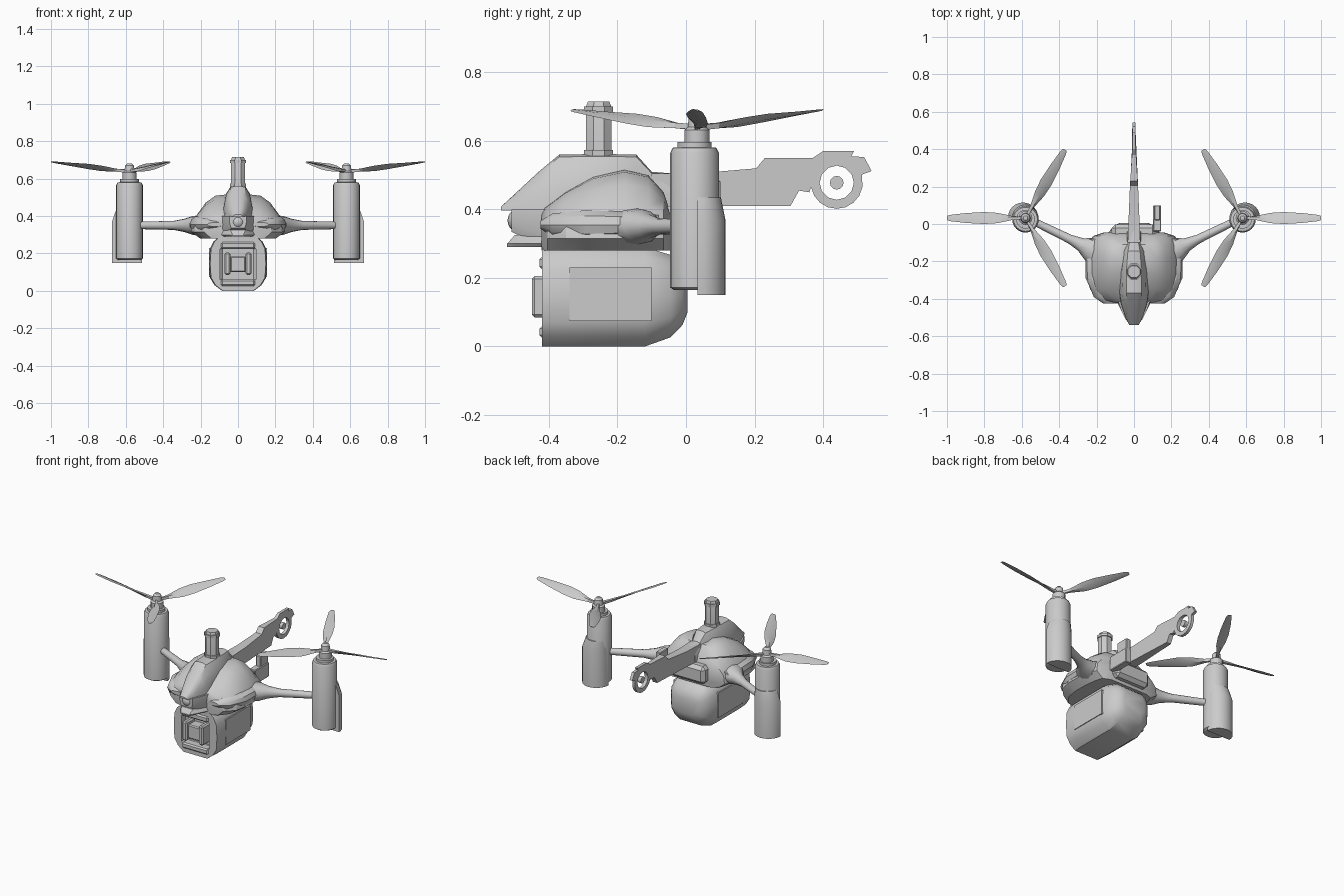
import bpy, bmesh, math
from mathutils import Vector, Matrix

if "Cube" in bpy.data.objects:
    bpy.data.objects.remove(bpy.data.objects["Cube"])


def finish(name, bm, angle=32):
    bmesh.ops.recalc_face_normals(bm, faces=bm.faces[:])
    me = bpy.data.meshes.new(name)
    bm.to_mesh(me)
    bm.free()
    ob = bpy.data.objects.new(name, me)
    bpy.context.collection.objects.link(ob)
    bpy.ops.object.select_all(action='DESELECT')
    ob.select_set(True)
    bpy.context.view_layer.objects.active = ob
    bpy.ops.object.shade_smooth_by_angle(angle=math.radians(angle))
    return ob


def loft(name, rings, s=1, angle=32, bm=None):
    """Skin closed rings of 3D points, capped at both ends; s=-1 mirrors in x."""
    own = bm is None
    bm = bm or bmesh.new()
    vs = [[bm.verts.new((p[0] * s, p[1], p[2])) for p in r] for r in rings]
    n = len(vs[0])
    for a, b in zip(vs, vs[1:]):
        for i in range(n):
            j = (i + 1) % n
            bm.faces.new((a[i], a[j], b[j], b[i]))
    bm.faces.new(vs[0])
    bm.faces.new(vs[-1][::-1])
    return finish(name, bm, angle) if own else None


def sym(half):
    """Mirror a half section (bottom to top, x>0) into a closed section."""
    return half + [(-x, y, z) for x, y, z in reversed(half)]


def circle(c, r, n, k=0.0):
    return [(c[0] + r * math.cos(2 * math.pi * (i + k) / n),
             c[1] + r * math.sin(2 * math.pi * (i + k) / n), c[2]) for i in range(n)]


def turned(name, x, y, prof, n, s=1, k=0.0):
    return loft(name, [circle((x, y, z), r, n, k) for r, z in prof], s)


def box(name, x0, x1, y0, y1, z0, z1, bevel=0.0):
    bm = bmesh.new()
    bmesh.ops.create_cube(bm, size=1)
    for v in bm.verts:
        v.co = ((x0 + x1) / 2 + v.co.x * (x1 - x0), (y0 + y1) / 2 + v.co.y * (y1 - y0),
                (z0 + z1) / 2 + v.co.z * (z1 - z0))
    if bevel:
        bmesh.ops.bevel(bm, geom=bm.edges[:], offset=bevel, segments=1, affect='EDGES')
    return finish(name, bm, 25)


def cut(ob, cutter):
    m = ob.modifiers.new("cut", 'BOOLEAN')
    m.object, m.operation, m.solver = cutter, 'DIFFERENCE', 'EXACT'
    bpy.context.view_layer.objects.active = ob
    bpy.ops.object.modifier_apply(modifier=m.name)
    bpy.data.objects.remove(cutter)
    ob.select_set(True)
    bpy.ops.object.shade_smooth_by_angle(angle=math.radians(32))


def x_rod(name, y, z, r, x0, x1, n=16):
    return loft(name, [[(x, y + p[0], z + p[1]) for p in circle((0, 0, 0), r, n)]
                       for x in (x0, x1)])


# Lower pod: rounded section swept back to a blunt tail
pod_half = [(.085, -.145), (.125, -.115), (.15, -.075), (.155, .0), (.15, .08), (.13, .12), (.10, .145)]
rings = []
for y, sx, sz, cz in [(-.42, .96, 1, .145), (-.36, 1, 1, .145), (-.12, 1, 1, .145),
                      (-.045, .88, .83, .147), (-.01, .7, .6, .15), (.005, .5, .34, .15)]:
    rings.append(sym([(x * sx, y, cz + z * sz) for x, z in pod_half]))
pod = loft("lower_pod", rings)
cut(pod, box("pod_recess_cutter", -.095, .095, -.5, -.37, .05, .235, .012))
for s in (1, -1):
    box("pod_side_panel", *sorted((s * .12, s * .155)), -.34, -.10, .075, .23)
    box("front_post", *sorted((s * .04, s * .072)), -.45, -.36, .085, .205, .008)
box("front_lens_block", -.042, .042, -.435, -.36, .10, .185, .006)
box("front_upper_bar", -.09, .09, -.428, -.37, .225, .262, .008)
box("front_lower_bar", -.09, .09, -.428, -.37, .025, .06, .008)

# Upper shell: domed body lofted front to back
rings = []
for y, w, top in [(-.422, .10, .40), (-.405, .18, .41), (-.35, .235, .452), (-.27, .252, .495),
                  (-.18, .25, .515), (-.11, .238, .50), (-.065, .22, .45), (-.045, .16, .39)]:
    h = top - .37
    rings.append(sym([(.8 * w, y, .28), (w, y, .315), (.97 * w, y, .365), (.86 * w, y, .37 + .3 * h),
                      (.69 * w, y, .37 + .7 * h), (.48 * w, y, .37 + .96 * h), (.25 * w, y, .37 + h)]))
loft("upper_shell", rings)

# Canopy and spine
rings = []
for y, w, bot, top in [(-.54, .026, .397, .408), (-.50, .045, .397, .445), (-.43, .07, .395, .51),
                       (-.37, .08, .39, .56), (-.25, .082, .39, .562), (-.145, .065, .39, .56),
                       (-.10, .048, .39, .51), (-.04, .036, .41, .505)]:
    h = top - bot
    rings.append(sym([(w, y, bot), (.95 * w, y, bot + .35 * h), (.78 * w, y, bot + .75 * h),
                      (.5 * w, y, bot + .96 * h), (.2 * w, y, top)]))
loft("canopy", rings)

# Chin, lower lip and sensor eye
loft("chin", [sym([(w * .8, y, b), (w, y, b + .03), (w, y, .40)])
              for y, w, b in [(-.51, .045, .335), (-.47, .065, .315), (-.40, .09, .29)]])
loft("lower_lip", [sym([(w * .85, y, .29), (w, y, .30), (w * .8, y, t)])
                   for y, w, t in [(-.522, .035, .297), (-.50, .05, .325), (-.40, .10, .34)]])
bm = bmesh.new()
bmesh.ops.create_uvsphere(bm, u_segments=16, v_segments=10, radius=.036,
                          matrix=Matrix.Translation((0, -.485, .368)))
finish("sensor_eye", bm)

# Mast with collars
turned("mast", 0, -.255, [(.040, .50), (.040, .70), (.034, .715)], 8, k=.5)
for z in (.565, .692):
    turned("mast_collar", 0, -.255, [(.046, z - .009), (.046, z + .009)], 8, k=.5)

# Tail boom: side profile with ring, tapered in width
RY, RZ = .44, .478
prof = [(-.10, .41), (-.10, .505), (.03, .505), (.205, .52), (.23, .55), (.37, .55), (.40, .57), (.49, .57),
        (.483, .555), (.52, .553), (.542, .512), (.514, .502)]
prof += [(RY + .076 * math.cos(math.radians(a)), RZ + .076 * math.sin(math.radians(a)))
         for a in range(-10, -171, -20)]
prof += [(.36, .45), (.33, .455), (.305, .41), (.03, .41)]


def boom_w(y):
    return .034 - .012 * (y + .1) / .3 if y < .2 else max(.009, .022 - .013 * (y - .2) / .2)


boom = loft("tail_boom", [[(s * boom_w(y), y, z) for y, z in prof] for s in (1, -1)], angle=25)
cut(boom, x_rod("ring_cutter", RY, RZ, .05, -.2, .2, 12))
x_rod("tail_hub", RY, RZ, .02, -.01, .01, 12)

# Rear housing and the offset bracket beside the boom
box("rear_housing", -.12, .12, -.10, -.002, .30, .41, .02)
box("rear_bracket", .102, .145, -.04, .10, .33, .42, .004)
box("rear_bracket_upper", .108, .14, .02, .10, .41, .485, .004)

for s in (1, -1):
    # Arm, flared where it leaves the shell
    d = Vector((.36, .175, 0)).normalized()
    side = Vector((-d.y, d.x, 0))
    rings = []
    for t, r, rz in [(0, .09, .055), (.06, .06, .05), (.105, .036, .036), (.17, .024, .024), (.42, .019, .019)]:
        c = Vector((.19, -.155, .35)) + d * t
        rings.append([c + side * p[0] * r + Vector((0, 0, p[1] * rz)) for p in circle((0, 0, 0), 1, 12)])
    loft("arm", rings, s)
    # Side fairing bulging along the shell edge
    loft("side_fairing", [[(x + p[0] * .045, y, .355 + p[1] * h) for p in circle((0, 0, 0), 1, 10)]
                          for x, y, h in [(.12, -.425, .012), (.17, -.39, .035), (.213, -.29, .045),
                                          (.215, -.17, .04), (.20, -.08, .03)]], s)
    # Motor nacelle with rear half shell
    turned("nacelle", .58, .025, [(.06, .165), (.071, .172), (.071, .565), (.064, .58), (.05, .581), (.05, .597)], 24, s)
    rings = []
    for z, cx, r in [(.15, .593, .081), (.37, .593, .081), (.435, .583, .068)]:
        rings.append([(cx + r * math.cos(math.pi * i / 12), .034 + r * math.sin(math.pi * i / 12), z)
                      for i in range(13)])
    loft("nacelle_rear_shell", rings, s)
    # Rotor hub and three pitched blades
    turned("rotor_hub", .58, .032, [(.037, .59), (.037, .632), (.027, .64), (.024, .67), (.012, .682)], 12, s)
    bm = bmesh.new()
    for k in range(3):
        rot = Matrix.Translation((.58, .032, 0)) @ Matrix.Rotation(k * 2 * math.pi / 3, 4, 'Z')
        rings = []
        for r, c, pitch, z, t in [(.01, .018, 40, .64, .012), (.07, .026, 36, .645, .010),
                                  (.15, .062, 28, .655, .006), (.22, .070, 24, .665, .005),
                                  (.32, .055, 18, .677, .004), (.405, .034, 14, .688, .003),
                                  (.421, .022, 14, .690, .002)]:
            p = math.radians(pitch)
            u = Vector((0, math.cos(p), -math.sin(p))) * c / 2
            w = Vector((0, math.sin(p), math.cos(p))) * t
            o = Vector((r, 0, z))
            rings.append([rot @ q for q in (o + u, o + w, o - u, o - w)])
        loft("", rings, s, bm=bm)
    finish("rotor_blades", bm)
